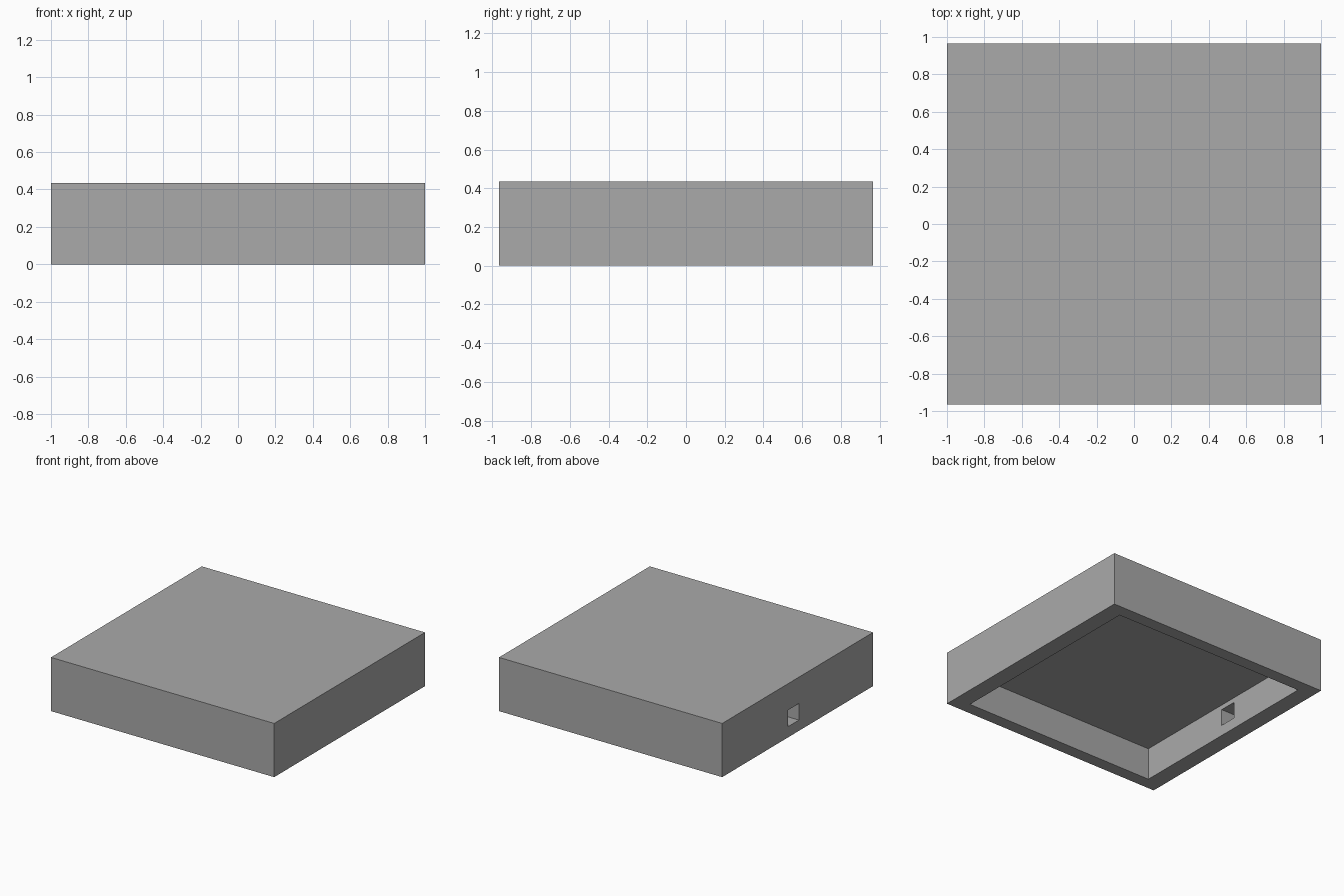
import bpy
import bmesh
from mathutils import Matrix, Vector

cube = bpy.data.objects.get("Cube")
if cube:
    bpy.data.objects.remove(cube, do_unlink=True)

grey = bpy.data.materials.new("plain_grey")
grey.use_nodes = True
colour = (0.4, 0.4, 0.4, 1)
grey.diffuse_color = colour
grey.node_tree.nodes["Principled BSDF"].inputs["Base Color"].default_value = colour


def box(name, low, high):
    """Box spanning two opposite corners."""
    low, high = Vector(low), Vector(high)
    bm = bmesh.new()
    bmesh.ops.create_cube(bm, size=1, matrix=Matrix.Translation((low + high) / 2)
                          @ Matrix.Diagonal((high - low).to_4d()))
    mesh = bpy.data.meshes.new(name)
    bm.to_mesh(mesh)
    bm.free()
    mesh.materials.append(grey)
    obj = bpy.data.objects.new(name, mesh)
    bpy.context.collection.objects.link(obj)
    return obj


# Solid outer block
cover = box("case_cover", (-1, -0.965, 0), (1, 0.965, 0.435))

# Hollow open at the bottom, and a port through the -x wall
cutters = [
    box("hollow_cutter", (-0.863, -0.863, -0.1), (0.863, 0.863, 0.26)),
    box("port_cutter", (-1.1, -0.017, 0.087), (-0.8, 0.123, 0.221)),
]
for cutter in cutters:
    cut = cover.modifiers.new(cutter.name, 'BOOLEAN')
    cut.operation = 'DIFFERENCE'
    cut.solver = 'EXACT'
    cut.object = cutter

# Apply the cuts and drop the cutters
bpy.context.view_layer.objects.active = cover
cover.select_set(True)
for cutter in cutters:
    bpy.ops.object.modifier_apply(modifier=cutter.name)
for cutter in cutters:
    bpy.data.objects.remove(cutter, do_unlink=True)
